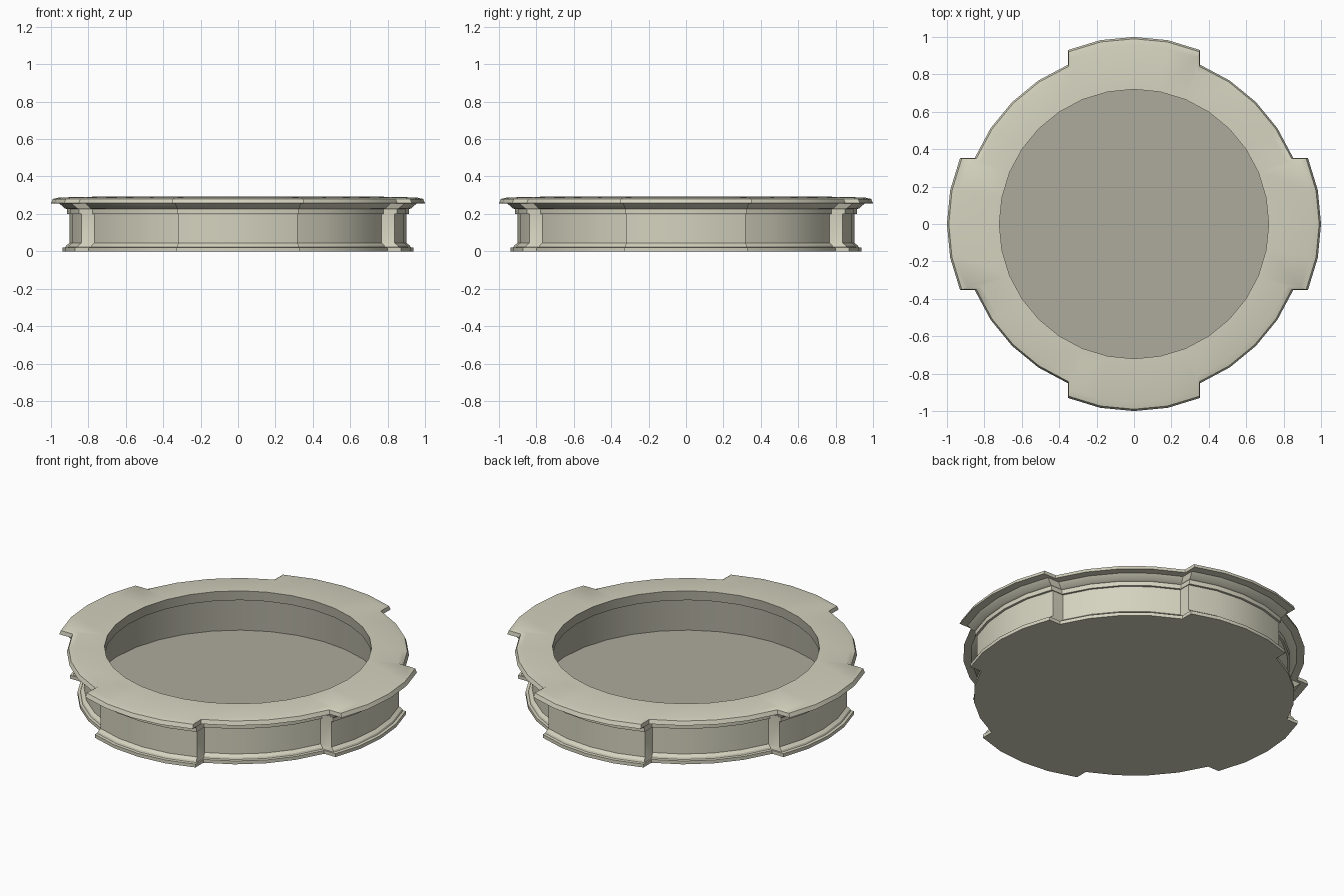
import bpy, bmesh
from math import sin, cos, radians

if "Cube" in bpy.data.objects:
    bpy.data.objects.remove(bpy.data.objects["Cube"])

# Outline of one quarter: a raised lobe, then a recessed arc
STEP = 11.25
lobe = [(0.93, -0.353), (0.983, -0.18), (1.0, 0.0), (0.983, 0.18), (0.93, 0.353)]
arc = [(0.922 * cos(radians(a)), 0.922 * sin(radians(a)))
       for a in (22.5 + STEP * i for i in range(5))]
quarter = lobe + arc
quarter_angles = [-22.5 + STEP * i for i in range(5)] + [22.5 + STEP * i for i in range(5)]

outline, angles = [], []
for q in range(4):
    c, s = (1, 0, -1, 0)[q], (0, 1, 0, -1)[q]
    outline += [(c * x - s * y, s * x + c * y) for x, y in quarter]
    angles += [radians(a + 90 * q) for a in quarter_angles]

# Outer moulding: (outline scale, height), bottom to top
moulding = [(0.938, 0), (0.938, 0.02), (0.922, 0.022), (0.918, 0.032), (0.9, 0.045),
            (0.9, 0.2), (0.913, 0.2), (0.913, 0.226), (0.925, 0.229), (0.955, 0.255),
            (1.0, 0.257), (0.99, 0.28), (0.955, 0.288)]
# Round basin, undercut below the rim: (radius, height), rim to floor
basin = [(0.72, 0.293), (0.72, 0.238), (0.80, 0.238), (0.80, 0.022)]


def material(name, rgb):
    mat = bpy.data.materials.new(name)
    mat.diffuse_color = (*rgb, 1)
    mat.use_nodes = True
    mat.node_tree.nodes["Principled BSDF"].inputs["Base Color"].default_value = mat.diffuse_color
    return mat


bm = bmesh.new()
rings = [[bm.verts.new((x * k, y * k, z)) for x, y in outline] for k, z in moulding]
rings += [[bm.verts.new((r * cos(a), r * sin(a), z)) for a in angles] for r, z in basin]
n = len(outline)
for level, (lo, hi) in enumerate(zip(rings, rings[1:])):
    for i in range(n):
        j = (i + 1) % n
        face = bm.faces.new((lo[i], lo[j], hi[j], hi[i]))
        face.material_index = int(level >= len(moulding))

# Underside and basin floor
bm.faces.new(rings[0][::-1])
bm.faces.new(rings[-1]).material_index = 1
bmesh.ops.remove_doubles(bm, verts=bm.verts, dist=0.0005)
bmesh.ops.recalc_face_normals(bm, faces=bm.faces)

mesh = bpy.data.meshes.new("round_basin")
bm.to_mesh(mesh)
bm.free()
mesh.materials.append(material("stone", (0.66, 0.65, 0.52)))
mesh.materials.append(material("dark_stone", (0.42, 0.41, 0.335)))
obj = bpy.data.objects.new("round_basin", mesh)
bpy.context.collection.objects.link(obj)
bpy.context.view_layer.objects.active = obj
obj.select_set(True)
bpy.ops.object.shade_smooth_by_angle(angle=radians(30))
